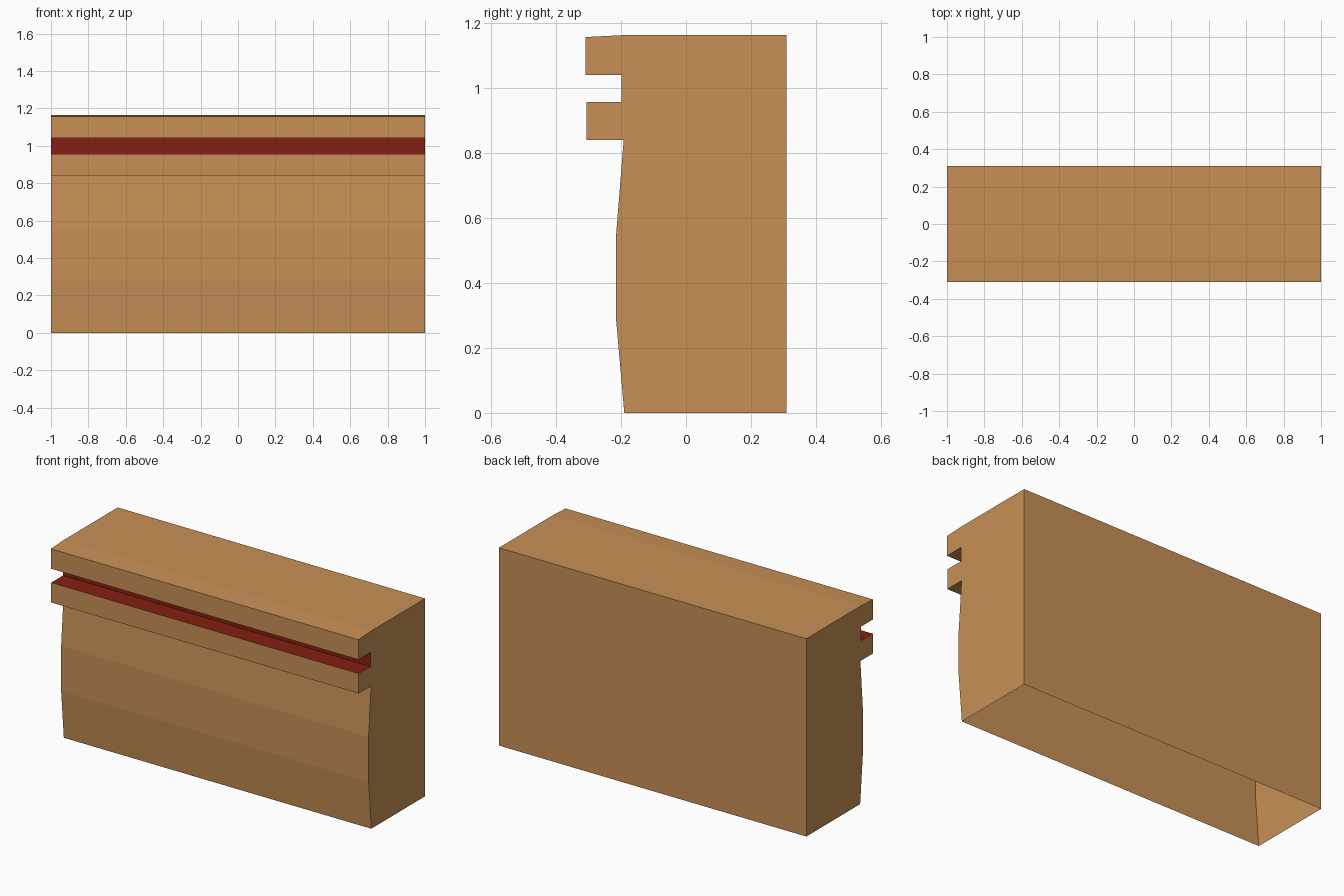
import bpy, bmesh

if "Cube" in bpy.data.objects:
    bpy.data.objects.remove(bpy.data.objects["Cube"])


def make_material(name, rgb):
    mat = bpy.data.materials.new(name)
    mat.diffuse_color = (*rgb, 1.0)
    mat.use_nodes = True
    mat.node_tree.nodes["Principled BSDF"].inputs["Base Color"].default_value = mat.diffuse_color
    return mat


tan = make_material("tan wood", (0.58, 0.28, 0.093))
red = make_material("dark red", (0.235, 0.014, 0.006))

# Side profile (y, z): bowed front, two ledges with a groove, flat back
PROFILE = [
    (-0.19, 0.0), (-0.215, 0.285), (-0.215, 0.55), (-0.192, 0.84),
    (-0.307, 0.84), (-0.307, 0.957),
    (-0.198, 0.957), (-0.198, 1.04),
    (-0.31, 1.04), (-0.31, 1.157),
    (-0.19, 1.163), (0.31, 1.163), (0.31, 0.0),
]
RED_STRIPS = (5, 6)  # groove floor and groove back wall

bm = bmesh.new()
left = [bm.verts.new((-1, y, z)) for y, z in PROFILE]
right = [bm.verts.new((1, y, z)) for y, z in PROFILE]

# Long faces; the last segment (underside) stays open
for i in range(len(PROFILE) - 1):
    face = bm.faces.new((left[i], right[i], right[i + 1], left[i + 1]))
    face.material_index = 1 if i in RED_STRIPS else 0

# End caps
bm.faces.new(left)
bm.faces.new(right[::-1])
for face in bm.faces:
    face.smooth = False
bmesh.ops.recalc_face_normals(bm, faces=bm.faces)

mesh = bpy.data.meshes.new("counter_body")
bm.to_mesh(mesh)
bm.free()
mesh.materials.append(tan)
mesh.materials.append(red)
counter = bpy.data.objects.new("counter_body", mesh)
bpy.context.collection.objects.link(counter)
